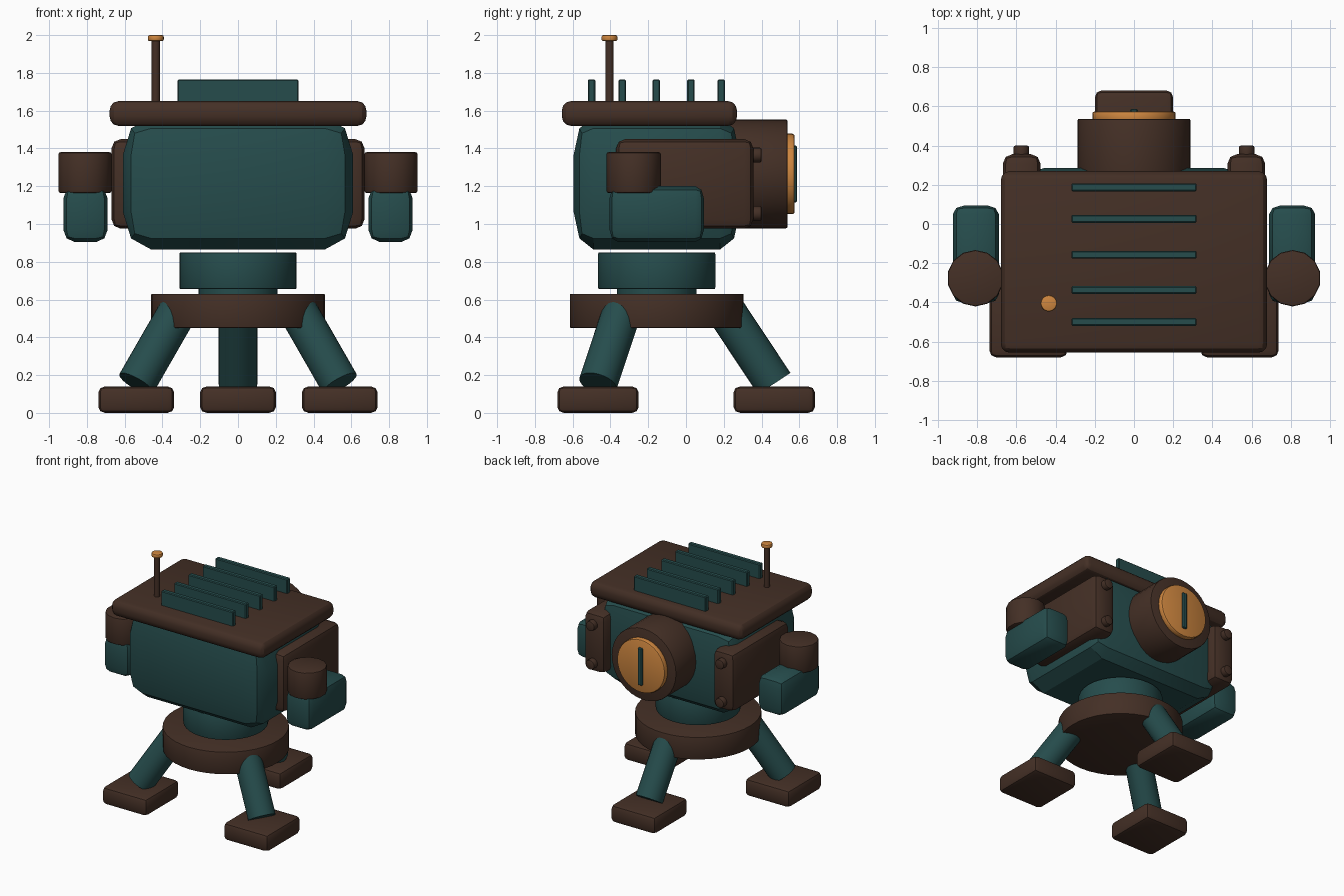
import bpy, bmesh, math
from mathutils import Vector, Matrix

old = bpy.data.objects.get("Cube")
if old:
    bpy.data.objects.remove(old, do_unlink=True)


def material(name, rgb):
    m = bpy.data.materials.new(name)
    m.use_nodes = True
    color = (*rgb, 1)
    m.diffuse_color = color
    bsdf = next(n for n in m.node_tree.nodes if n.type == 'BSDF_PRINCIPLED')
    bsdf.inputs["Base Color"].default_value = color
    bsdf.inputs["Roughness"].default_value = 0.7
    return m


BROWN = material("dark brown", (0.058, 0.029, 0.019))
TEAL = material("deep teal", (0.019, 0.073, 0.073))
ORANGE = material("amber", (0.62, 0.24, 0.05))


def finish(name, bm, mat):
    mesh = bpy.data.meshes.new(name)
    bmesh.ops.recalc_face_normals(bm, faces=bm.faces)
    bm.to_mesh(mesh)
    bm.free()
    mesh.materials.append(mat)
    obj = bpy.data.objects.new(name, mesh)
    bpy.context.collection.objects.link(obj)
    bpy.ops.object.select_all(action='DESELECT')
    obj.select_set(True)
    bpy.context.view_layer.objects.active = obj
    bpy.ops.object.shade_smooth_by_angle(angle=math.radians(28))
    return obj


def box(name, mat, low, high, bevel, segments=2):
    """Box between two corners, with a separate bevel width for each axis."""
    low, high, bevel = Vector(low), Vector(high), Vector(bevel)
    size = high - low
    bm = bmesh.new()
    bmesh.ops.create_cube(bm, size=1)
    # bevel by one unit in a stretched space, then shrink to the true widths
    bmesh.ops.scale(bm, verts=bm.verts, vec=[s / b for s, b in zip(size, bevel)])
    bmesh.ops.bevel(bm, geom=bm.edges[:], offset=1, segments=segments,
                    profile=0.5, affect='EDGES')
    bmesh.ops.scale(bm, verts=bm.verts, vec=bevel)
    bmesh.ops.translate(bm, verts=bm.verts, vec=(low + high) / 2)
    return finish(name, bm, mat)


def cylinder(name, mat, start, end, radius, sides=32, bevel=0.0):
    """Cylinder between two points, with optional bevelled rims."""
    start, end = Vector(start), Vector(end)
    axis = end - start
    bm = bmesh.new()
    bmesh.ops.create_cone(bm, cap_ends=True, segments=sides, radius1=radius,
                          radius2=radius, depth=axis.length)
    if bevel:
        rims = [e for e in bm.edges if abs(e.verts[0].co.z - e.verts[1].co.z) < 1e-4]
        bmesh.ops.bevel(bm, geom=rims, offset=bevel, segments=2,
                        profile=0.5, affect='EDGES')
    turn = Vector((0, 0, 1)).rotation_difference(axis.normalized()).to_matrix().to_4x4()
    bm.transform(Matrix.Translation((start + end) / 2) @ turn)
    return finish(name, bm, mat)


MID = -0.155    # y of the vertical centre line
EYE = 1.265     # height of the lens axis

# Body, roof and cooling fins
box("body", TEAL, (-0.61, MID - 0.44, 0.865), (0.61, MID + 0.44, 1.565), (0.15, 0.105, 0.2))
box("roof", BROWN, (-0.68, -0.657, 1.52), (0.68, 0.27, 1.65), (0.045, 0.045, 0.05), 3)
for i, y in enumerate((-0.5, -0.337, -0.157, 0.026, 0.187)):
    box(f"roof_fin_{i + 1}", TEAL, (-0.32, y - 0.02, 1.63), (0.32, y + 0.02, 1.765),
        (0.006, 0.006, 0.006), 1)

# Antenna
cylinder("antenna_rod", BROWN, (-0.435, -0.405, 1.6), (-0.435, -0.405, 1.975), 0.022, 16)
cylinder("antenna_tip", ORANGE, (-0.435, -0.405, 1.968), (-0.435, -0.405, 2.0), 0.042, 20, 0.009)

# Lens at the rear
cylinder("lens_barrel", BROWN, (0, 0.15, EYE), (0, 0.537, EYE), 0.288, 32, 0.008)
cylinder("lens_disc", ORANGE, (0, 0.52, EYE), (0, 0.575, EYE), 0.213, 32, 0.012)
box("lens_slit", TEAL, (-0.02, 0.55, EYE - 0.15), (0.02, 0.588, EYE + 0.15),
    (0.006, 0.006, 0.006), 1)

# Side armour with bolts, and the arms
for side, s in (("left", 1), ("right", -1)):
    def span(a, b):
        return sorted((a * s, b * s))

    x0, x1 = span(0.477, 0.67)
    box(f"{side}_side_panel", BROWN, (x0, -0.37, 0.975), (x1, 0.357, 1.45),
        (0.05, 0.05, 0.05))
    for level, z in (("upper", 1.365), ("lower", 1.055)):
        cylinder(f"{side}_{level}_bolt", BROWN, (s * 0.575, 0.33, z),
                 (s * 0.575, 0.4, z), 0.039, 16, 0.008)
    cylinder(f"{side}_shoulder", BROWN, (s * 0.81, -0.277, 1.165),
             (s * 0.81, -0.277, 1.38), 0.144, 14, 0.01)
    x0, x1 = span(0.69, 0.925)
    box(f"{side}_forearm", TEAL, (x0, -0.405, 0.905), (x1, 0.095, 1.2),
        (0.06, 0.045, 0.065))

# Turntable neck and base disc
cylinder("neck_collar", TEAL, (0, MID, 0.655), (0, MID, 0.85), 0.31, 32, 0.008)
cylinder("neck_spindle", TEAL, (0, MID, 0.6), (0, MID, 0.68), 0.21, 32)
cylinder("base_disc", BROWN, (0, MID, 0.45), (0, MID, 0.63), 0.46, 40, 0.006)

# Tripod legs and feet
for name, angle in (("back", 90), ("right", 210), ("left", 330)):
    a = math.radians(angle)
    out = Vector((math.cos(a), math.sin(a), 0))
    hub = Vector((0, MID, 0))
    foot = hub + out * 0.622
    cylinder(f"{name}_leg", TEAL, foot + Vector((0, 0, 0.155)),
             hub + out * 0.37 + Vector((0, 0, 0.535)), 0.103, 24)
    half = Vector((0.2, 0.215, 0))
    box(f"{name}_foot", BROWN, foot - half, foot + half + Vector((0, 0, 0.14)),
        (0.035, 0.035, 0.03))
